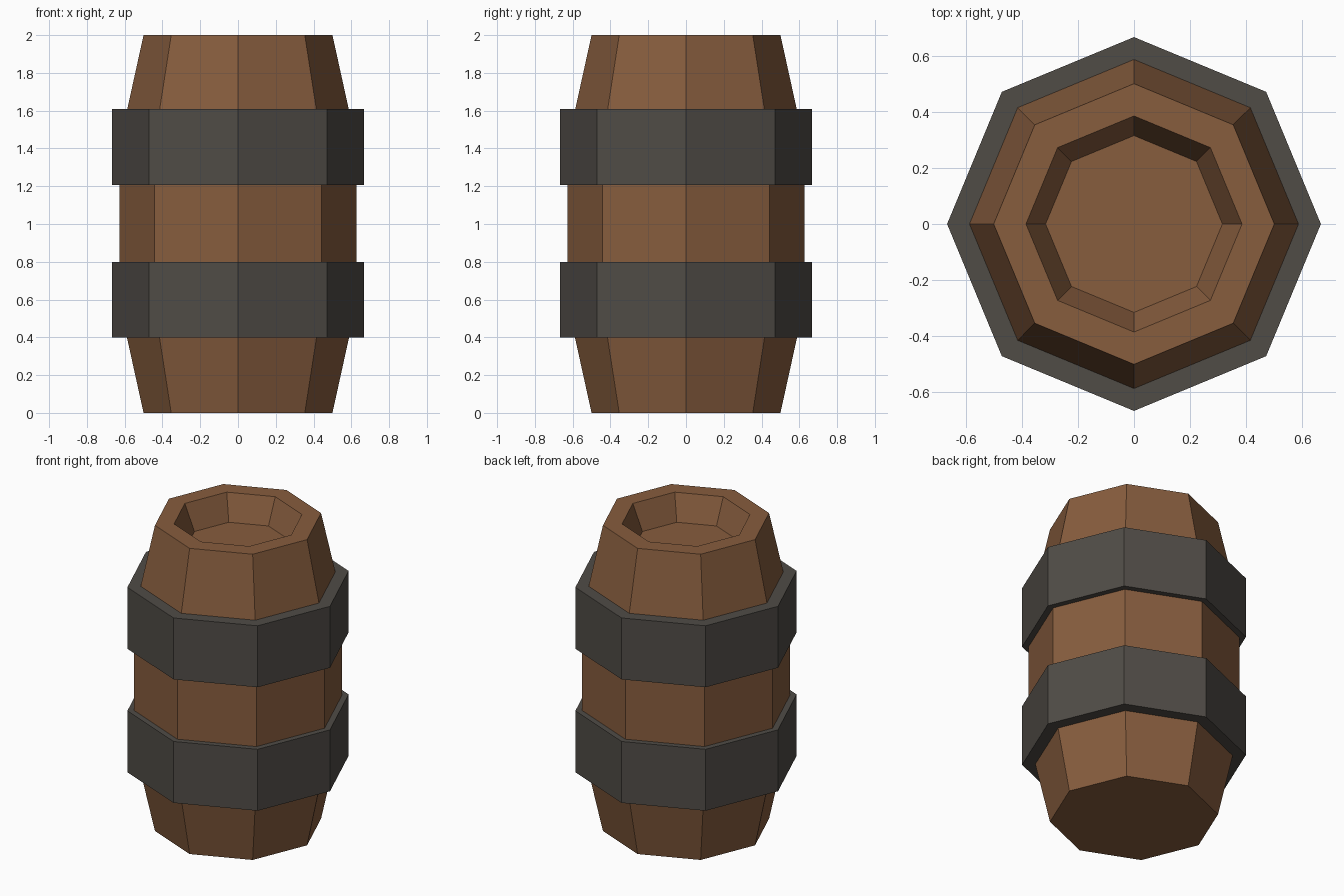
import bpy, bmesh, math

SIDES = 8

cube = bpy.data.objects.get("Cube")
if cube:
    bpy.data.objects.remove(cube, do_unlink=True)


def make_material(name, rgb):
    mat = bpy.data.materials.new(name)
    mat.use_nodes = True
    colour = (*rgb, 1.0)
    mat.diffuse_color = colour
    mat.node_tree.nodes["Principled BSDF"].inputs["Base Color"].default_value = colour
    return mat


def lathe(name, profile, mat, closed=False):
    """Turn a (radius, height) profile into a flat-faced octagonal solid."""
    bm = bmesh.new()
    rings = []
    for radius, z in profile:
        angles = [math.tau * i / SIDES for i in range(SIDES)]
        rings.append([bm.verts.new((radius * math.cos(a), radius * math.sin(a), z))
                      for a in angles])
    pairs = list(zip(rings, rings[1:]))
    if closed:
        pairs.append((rings[-1], rings[0]))
    else:
        bm.faces.new(rings[0])
        bm.faces.new(rings[-1])
    for low, high in pairs:
        for i in range(SIDES):
            j = (i + 1) % SIDES
            bm.faces.new((low[i], low[j], high[j], high[i]))
    bmesh.ops.recalc_face_normals(bm, faces=bm.faces)
    mesh = bpy.data.meshes.new(name)
    bm.to_mesh(mesh)
    bm.free()
    mesh.materials.append(mat)
    obj = bpy.data.objects.new(name, mesh)
    bpy.context.collection.objects.link(obj)
    return obj


wood = make_material("brown_wood", (0.242, 0.109, 0.048))
iron = make_material("dark_iron", (0.080, 0.072, 0.062))

# Wooden body: tapered staves, flat rim and recessed lid
lathe("barrel_body", [(0.5, 0), (0.588, 0.4), (0.627, 0.8), (0.627, 1.2),
                      (0.588, 1.6), (0.5, 2), (0.385, 2), (0.315, 1.835)], wood)

# Two iron hoops, solid rings that reach into the wood
for label, bottom in (("lower_hoop", 0.398), ("upper_hoop", 1.206)):
    top = bottom + 0.402
    lathe(label, [(0.57, bottom), (0.666, bottom), (0.666, top), (0.57, top)],
          iron, closed=True)
